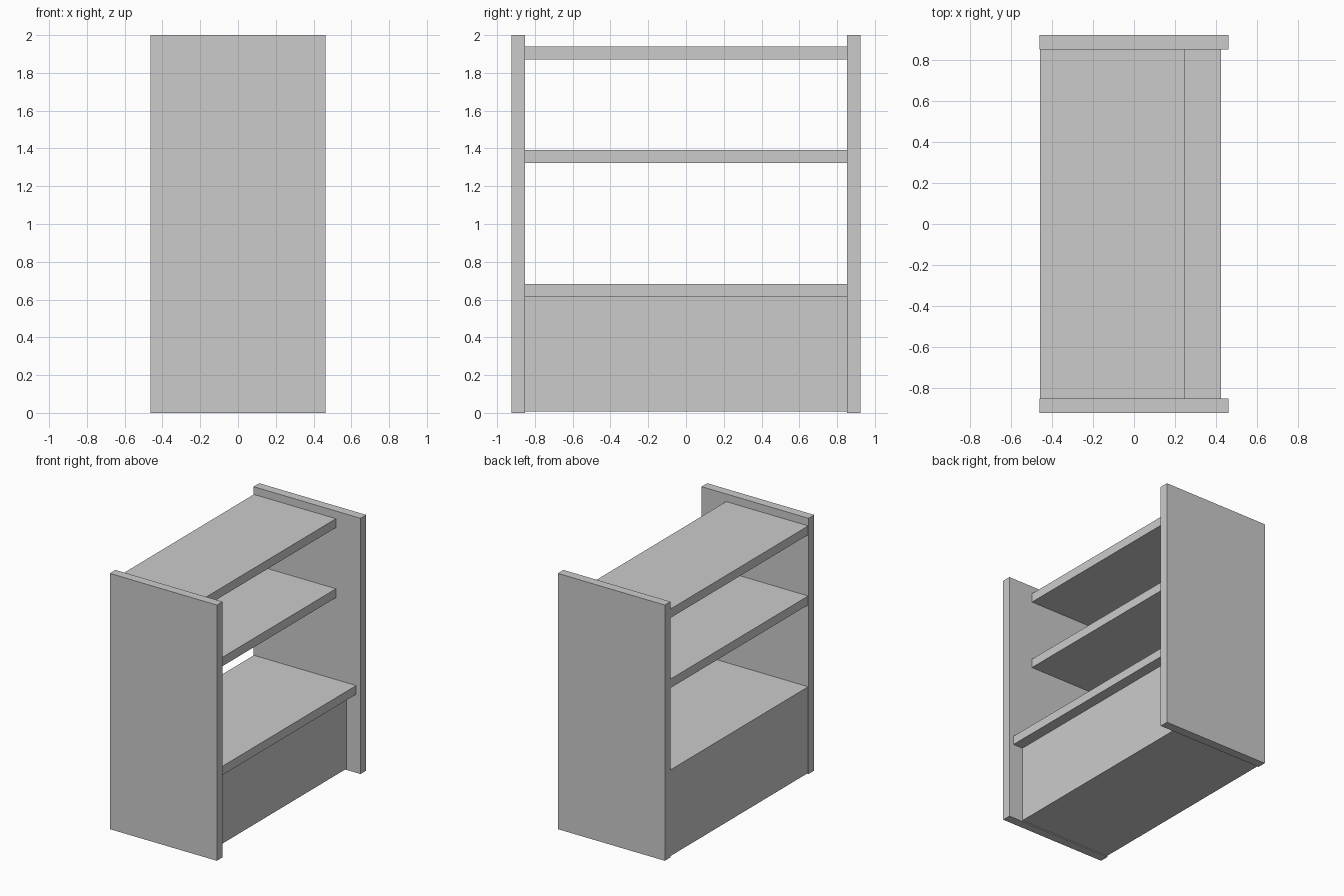
import bpy, bmesh

if "Cube" in bpy.data.objects:
    bpy.data.objects.remove(bpy.data.objects["Cube"])

INNER, OUTER = 0.853, 0.923   # inner and outer faces of the side panels
BACK = -0.46                  # shared rear plane of shelves and base


def extrude_profile(name, profile, y0, y1):
    """Extrude an (x, z) outline along y into a flat-shaded solid."""
    bm = bmesh.new()
    face = bm.faces.new([bm.verts.new((x, y0, z)) for x, z in profile])
    ext = bmesh.ops.extrude_face_region(bm, geom=[face])
    verts = [g for g in ext["geom"] if isinstance(g, bmesh.types.BMVert)]
    bmesh.ops.translate(bm, verts=verts, vec=(0, y1 - y0, 0))
    bmesh.ops.recalc_face_normals(bm, faces=bm.faces)
    mesh = bpy.data.meshes.new(name)
    bm.to_mesh(mesh)
    bm.free()
    obj = bpy.data.objects.new(name, mesh)
    bpy.context.collection.objects.link(obj)
    return obj


def rect(x0, x1, z0, z1):
    return [(x0, z0), (x1, z0), (x1, z1), (x0, z1)]


# Side panels
for name, y0, y1 in (("side_panel_near", -OUTER, -INNER),
                     ("side_panel_far", INNER, OUTER)):
    extrude_profile(name, rect(-0.463, 0.463, 0, 2), y0, y1)

# Narrow upper shelves
for name, z in (("middle_shelf", 1.322), ("top_shelf", 1.87)):
    extrude_profile(name, rect(BACK, 0.25, z, z + 0.07), -INNER, INNER)

# Closed base with its overhanging counter, flush at the back
extrude_profile("base_cabinet_with_counter",
                [(BACK, 0.008), (0.34, 0.008), (0.34, 0.613),
                 (0.425, 0.613), (0.425, 0.682), (BACK, 0.682)],
                -INNER, INNER)
